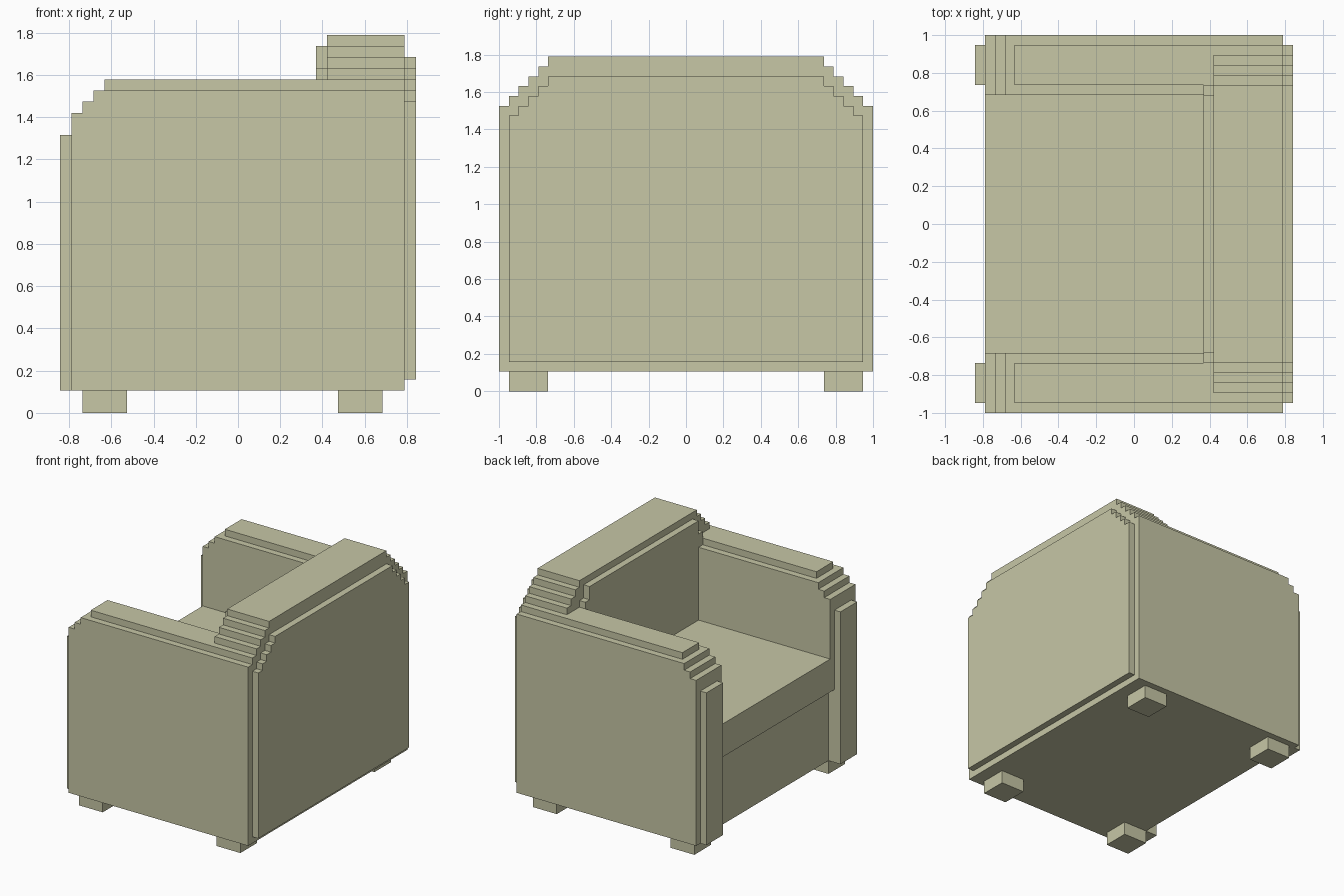
import bpy, bmesh

if "Cube" in bpy.data.objects:
    bpy.data.objects.remove(bpy.data.objects["Cube"])

U = 2 / 38  # the model sits on a grid of 38 units

fabric = bpy.data.materials.new("khaki_fabric")
fabric.diffuse_color = (0.57, 0.57, 0.38, 1)
fabric.use_nodes = True
fabric.node_tree.nodes["Principled BSDF"].inputs["Base Color"].default_value = fabric.diffuse_color


def prism(name, points, start, end, axis):
    """Extrude a flat profile along y (points are x,z) or x (points are y,z)."""
    bm = bmesh.new()
    if axis == 'y':
        verts = [bm.verts.new((a * U, start * U, z * U)) for a, z in points]
        move = (0, (end - start) * U, 0)
    else:
        verts = [bm.verts.new((start * U, a * U, z * U)) for a, z in points]
        move = ((end - start) * U, 0, 0)
    face = bm.faces.new(verts)
    ext = bmesh.ops.extrude_face_region(bm, geom=[face])
    bmesh.ops.translate(bm, vec=move, verts=[v for v in ext["geom"] if isinstance(v, bmesh.types.BMVert)])
    bmesh.ops.recalc_face_normals(bm, faces=bm.faces)
    mesh = bpy.data.meshes.new(name)
    bm.to_mesh(mesh)
    bm.free()
    mesh.materials.append(fabric)
    obj = bpy.data.objects.new(name, mesh)
    bpy.context.collection.objects.link(obj)
    return obj


def box(name, x0, x1, y0, y1, z0, z1):
    return prism(name, [(x0, z0), (x1, z0), (x1, z1), (x0, z1)], y0, y1, 'y')


def mirror_y(obj):
    obj.modifiers.new("mirror", 'MIRROR').use_axis = (False, True, False)


def stepped(bottom, steps):
    """Symmetric stair-stepped outline: steps are (half width, top), widest first."""
    right = [(steps[0][0], bottom)]
    for i, (w, z) in enumerate(steps):
        right.append((w, z))
        if i + 1 < len(steps):
            right.append((steps[i + 1][0], z))
    return right + [(-w, z) for w, z in reversed(right)]


def arm_outline(bottom):
    return [(8, bottom), (8, 29), (-13, 29), (-13, 28), (-14, 28),
            (-14, 27), (-15, 27), (-15, bottom)]


# Arms: outer body, inner lining above the cushion, raised cap, front plate
mirror_y(prism("arm", arm_outline(2), 14, 19, 'y'))
mirror_y(prism("arm_lining", arm_outline(18), 13, 14, 'y'))
mirror_y(box("arm_cap", -12, 8, 14, 18, 29, 30))
mirror_y(box("arm_front_plate", -16, -15, 14, 18, 2, 25))

# Backrest with stepped shoulders, rear panel and inner pad
prism("backrest", stepped(2, [(19 - i, 29 + i) for i in range(6)]), 8, 15, 'x')
prism("rear_panel", stepped(3, [(18 - i, 28 + i) for i in range(5)]), 15, 16, 'x')
prism("back_pad", stepped(18, [(14, 31), (13, 33)]), 7, 8, 'x')

# Seat cushion over a recessed base
box("seat_cushion", -15, 8, -14, 14, 13, 18)
box("seat_base", -14, 8, -14, 14, 2, 13)

# Legs
for name, x in (("front_leg", -14), ("back_leg", 9)):
    mirror_y(box(name, x, x + 4, 14, 18, 0, 2))
